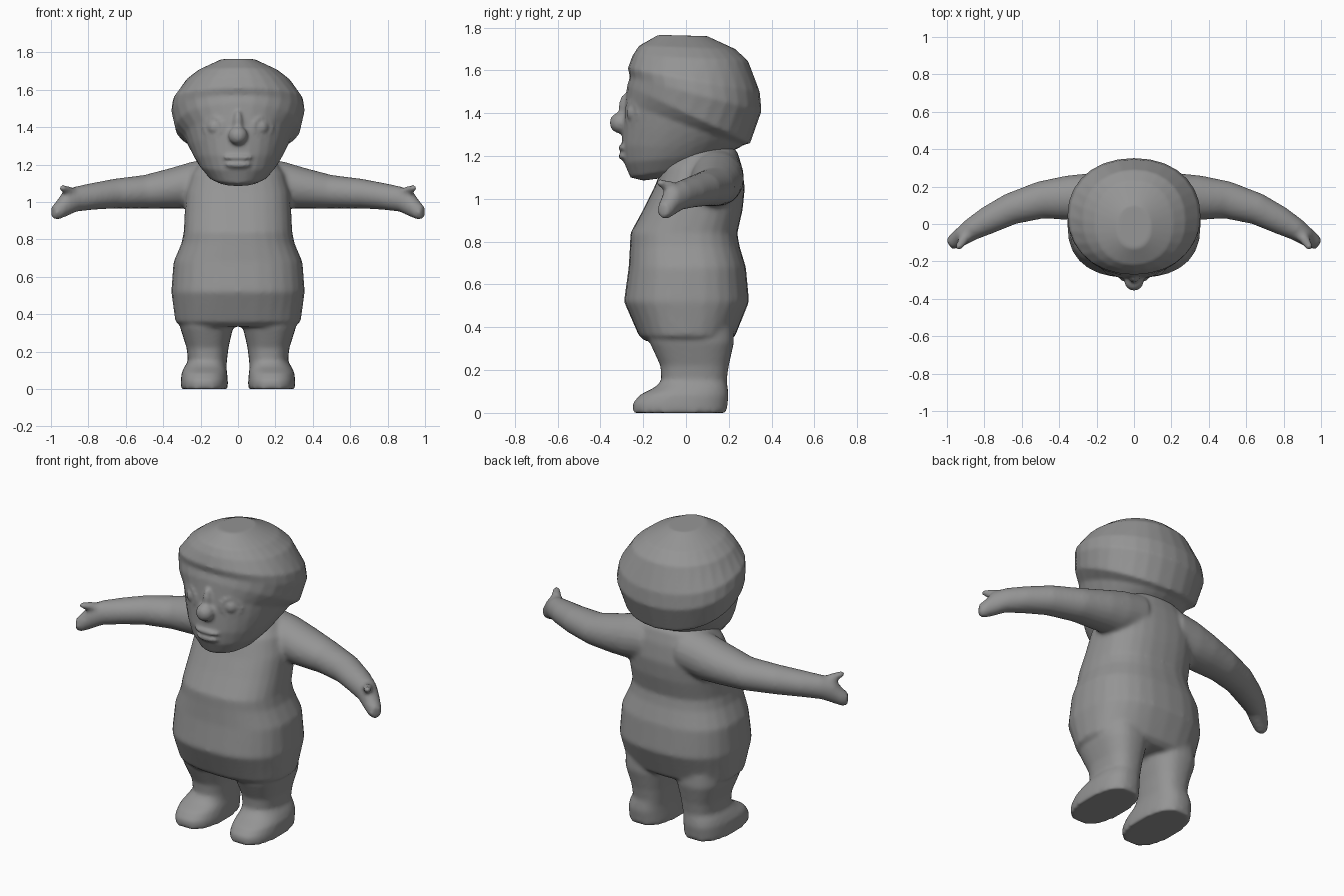
import bpy, bmesh, math
from mathutils import Vector, Matrix

if "Cube" in bpy.data.objects:
    bpy.data.objects.remove(bpy.data.objects["Cube"])

skin = bpy.data.materials.new("clay_grey")
skin.diffuse_color = (0.3, 0.3, 0.3, 1)
skin.use_nodes = True
skin.node_tree.nodes["Principled BSDF"].inputs["Base Color"].default_value = skin.diffuse_color


def loft(bm, rings):
    """Skin a list of point rings and cap both ends."""
    loops = [[bm.verts.new(p) for p in r] for r in rings]
    for a, b in zip(loops, loops[1:]):
        for i in range(len(a)):
            j = (i + 1) % len(a)
            bm.faces.new((a[i], a[j], b[j], b[i]))
    bm.faces.new(loops[0][::-1])
    bm.faces.new(loops[-1])


def flat_ring(xc, hw, yf, yb, zf, zb, power=2.3, n=28):
    """Rounded ring from front yf to back yb, tilted from zf to zb."""
    pts = []
    for i in range(n):
        a = 2 * math.pi * i / n
        c, s = math.cos(a), math.sin(a)
        u = math.copysign(abs(c) ** (2 / power), c)
        v = math.copysign(abs(s) ** (2 / power), s)
        t = (v + 1) / 2
        pts.append((xc + hw * u, yf + (yb - yf) * t, zf + (zb - zf) * t))
    return pts


def limb(bm, stations, side, n=20):
    """Tube along stations (x, y, z, horizontal radius, vertical radius)."""
    rings = []
    for k, (x, y, z, rh, rv) in enumerate(stations):
        p, q = stations[max(k - 1, 0)], stations[min(k + 1, len(stations) - 1)]
        t = Vector((q[0] - p[0], q[1] - p[1])).normalized()
        ring = []
        for i in range(n):
            a = 2 * math.pi * i / n
            c, s = math.cos(a) * rh, math.sin(a) * rv
            ring.append((side * (x - t.y * c), y + t.x * c, z + s))
        rings.append(ring)
    loft(bm, rings)


def blob(bm, loc, scale, turn=0):
    m = Matrix.Translation(loc) @ Matrix.Rotation(turn, 4, 'Z') @ Matrix.Diagonal((*scale, 1))
    bmesh.ops.create_uvsphere(bm, u_segments=20, v_segments=12, radius=1, matrix=m)


def finish(bm, name, voxel, rounds):
    """Fuse overlapping volumes into one smooth skin."""
    bmesh.ops.recalc_face_normals(bm, faces=bm.faces)
    me = bpy.data.meshes.new(name)
    bm.to_mesh(me)
    bm.free()
    me.materials.append(skin)
    ob = bpy.data.objects.new(name, me)
    bpy.context.collection.objects.link(ob)
    r = ob.modifiers.new("fuse", 'REMESH')
    r.mode, r.voxel_size, r.use_smooth_shade = 'VOXEL', voxel, True
    s = ob.modifiers.new("soften", 'SMOOTH')
    s.factor, s.iterations = 0.5, rounds


# Torso: z, front, back, half width
body = bmesh.new()
torso = [(.335, -.19, .20, .30), (.36, -.22, .23, .335), (.52, -.29, .295, .357),
         (.68, -.268, .28, .345), (.78, -.262, .25, .302), (.84, -.26, .24, .29),
         (.95, -.20, .265, .285), (1.05, -.15, .275, .28), (1.15, -.11, .262, .25),
         (1.22, -.05, .24, .20), (1.26, 0, .2, .12)]
loft(body, [flat_ring(0, hw, f, b, z, z, 2.5) for z, f, b, hw in torso])

# Arms curving forward, with mitten hand and thumb
arm = [(.12, .14, 1.11, .13, .13), (.25, .145, 1.09, .125, .125), (.35, .14, 1.075, .12, .11),
       (.5, .128, 1.055, .1, .09), (.66, .08, 1.045, .085, .08), (.78, .02, 1.03, .075, .072),
       (.87, -.03, 1.015, .06, .068), (.925, -.07, .99, .05, .07), (.965, -.095, .955, .042, .05),
       (.99, -.11, .945, .028, .034)]
thumb = [(.87, -.035, 1.04, .035, .03), (.91, -.08, 1.06, .028, .026),
         (.94, -.125, 1.075, .02, .018), (.945, -.138, 1.078, .012, .01)]
# Legs and feet: z, centre x, half width, front, back
leg = [(0, .18, .126, -.25, .19), (.045, .18, .126, -.25, .195), (.085, .18, .122, -.215, .2),
       (.12, .174, .112, -.145, .195), (.15, .163, .104, -.115, .19), (.22, .163, .112, -.12, .2),
       (.33, .168, .142, -.17, .225), (.42, .168, .14, -.17, .22)]
for side in (-1, 1):
    limb(body, arm, side)
    limb(body, thumb, side)
    loft(body, [flat_ring(side * x, hw, f, b, z, z, 2.5) for z, x, hw, f, b in leg])
finish(body, "body", .012, 7)

# Head with hair cap: front, back, half width, front z, back z
head = bmesh.new()
skull = [(-.20, .12, .10, 1.085, 1.13), (-.26, .17, .155, 1.10, 1.17), (-.29, .2, .205, 1.17, 1.21),
         (-.30, .23, .235, 1.25, 1.23), (-.295, .25, .262, 1.35, 1.24), (-.285, .265, .285, 1.45, 1.25),
         (-.275, .30, .335, 1.53, 1.26), (-.262, .353, .357, 1.57, 1.41), (-.272, .345, .347, 1.61, 1.50),
         (-.25, .29, .275, 1.67, 1.645), (-.22, .23, .21, 1.715, 1.70), (-.13, .10, .09, 1.766, 1.76)]
loft(head, [flat_ring(0, hw, f, b, zf, zb, 2.15) for f, b, hw, zf, zb in skull])
# Nose with bridge
blob(head, (0, -.305, 1.355), (.052, .052, .05))
blob(head, (0, -.285, 1.42), (.026, .03, .07))
# Lips
blob(head, (0, -.292, 1.238), (.08, .026, .016))
blob(head, (0, -.288, 1.2), (.07, .028, .02))
# Eyeballs inside raised lid rings
for side in (-1, 1):
    c = Vector((side * .13, -.25, 1.4))
    blob(head, c, (.036, .026, .036), side * .5)
    for i in range(14):
        a = math.tau * i / 14
        off = Vector((.054 * math.cos(a), 0, .05 * math.sin(a)))
        off.rotate(Matrix.Rotation(side * .5, 3, 'Z'))
        blob(head, c + off, (.014, .014, .014))
finish(head, "head", .01, 4)
